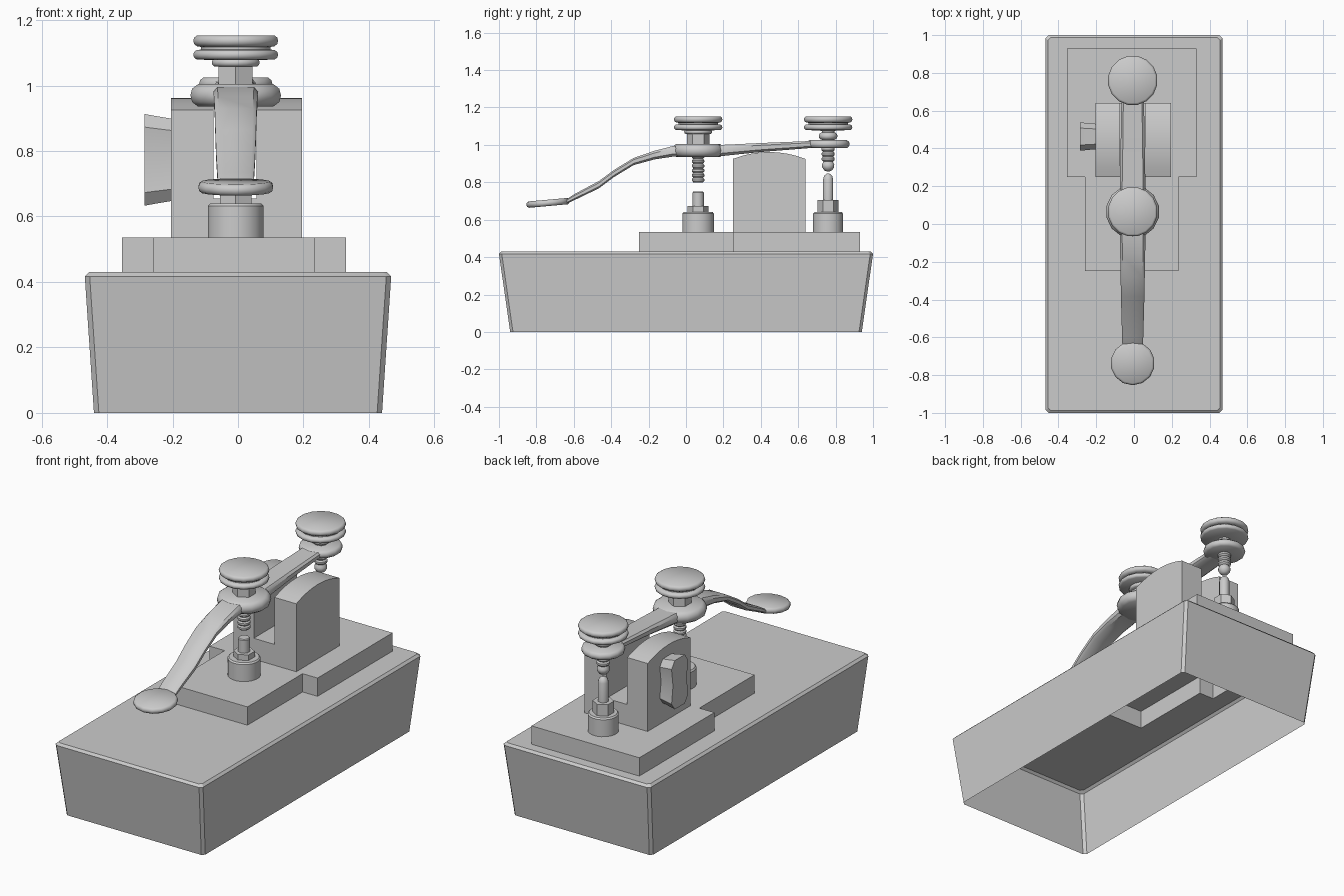
import bpy, bmesh, math
from mathutils import Matrix, Vector

if "Cube" in bpy.data.objects:
    bpy.data.objects.remove(bpy.data.objects["Cube"])

grey = bpy.data.materials.new("plain grey")
grey.diffuse_color = (0.6, 0.6, 0.6, 1)
grey.use_nodes = True
grey.node_tree.nodes["Principled BSDF"].inputs["Base Color"].default_value = grey.diffuse_color
CX = -0.007          # centre line of the lever
MID, REAR = 0.065, 0.76


def finish(bm, name, angle=35, normals=True):
    if normals:
        bmesh.ops.recalc_face_normals(bm, faces=bm.faces)
    me = bpy.data.meshes.new(name)
    bm.to_mesh(me)
    bm.free()
    ob = bpy.data.objects.new(name, me)
    bpy.context.collection.objects.link(ob)
    me.materials.append(grey)
    bpy.ops.object.select_all(action='DESELECT')
    ob.select_set(True)
    bpy.context.view_layer.objects.active = ob
    bpy.ops.object.shade_smooth_by_angle(angle=math.radians(angle))
    return ob


def loft(bm, rings, caps=True):
    """Skin closed rings of equal length, optionally closing the ends."""
    loops = [[bm.verts.new(p) for p in r] for r in rings]
    n = len(loops[0])
    for a, b in zip(loops, loops[1:]):
        for i in range(n):
            j = (i + 1) % n
            bm.faces.new((a[i], a[j], b[j], b[i]))
    if caps:
        bm.faces.new(loops[0][::-1])
        bm.faces.new(loops[-1])
    return loops


def lathe(name, profile, y, sides=14, z=0.0, tilt=0.0, angle=35):
    """Turn (radius, height) pairs around a vertical axis on the lever line."""
    bm = bmesh.new()
    rings = [[(r * math.cos(math.tau * (i + .5) / sides),
               r * math.sin(math.tau * (i + .5) / sides), h)
              for i in range(sides)] for r, h in profile]
    loft(bm, rings)
    bm.transform(Matrix.Translation((CX, y, z)) @ Matrix.Rotation(tilt, 4, 'X'))
    return finish(bm, name, angle)


def disc(r, z0, z1):
    """Rounded-rim disc profile."""
    t = z1 - z0
    return [(r - t * .35, z0), (r - t * .08, z0 + t * .2), (r, z0 + t * .5),
            (r - t * .08, z0 + t * .8), (r - t * .35, z1)]


def thread(r, z0, z1, turns):
    """Ridged screw profile from z0 up to z1."""
    p, step = [], (z1 - z0) / turns
    for i in range(turns):
        p += [(r * .8, z0 + step * i), (r, z0 + step * (i + .3)), (r, z0 + step * (i + .7))]
    return p + [(r * .8, z1)]


# hollow base with the stepped plate raised out of its top
def rim(hx, hy, z, c=0.015):
    return [(sx * x, sy * y, z) for sx, sy, pts in (
        (1, 1, ((hx, hy - c), (hx - c, hy))), (-1, 1, ((hx - c, hy), (hx, hy - c))),
        (-1, -1, ((hx, hy - c), (hx - c, hy))), (1, -1, ((hx - c, hy), (hx, hy - c))))
        for x, y in pts]


step = [(-.26, -.25), (.235, -.25), (.235, .25), (.33, .25),
        (.33, .93), (-.355, .93), (-.355, .25), (-.26, .25)]
bm = bmesh.new()
walls = loft(bm, [rim(.44, .94, 0), rim(.468, 1, .417), rim(.455, .987, .43)], caps=False)
plate = loft(bm, [[(x, y, z) for x, y in step] for z in (.43, .535)], caps=False)
bm.faces.new(plate[1])
edges = [bm.edges.get((l[i], l[(i + 1) % 8])) for l in (walls[-1], plate[0]) for i in range(8)]
bmesh.ops.triangle_fill(bm, edges=edges, use_beauty=True, normal=(0, 0, 1))
finish(bm, "base", 30)

# forked bracket: two round-topped cheeks joined by a low floor
def slab(name, x0, x1, outline):
    bm = bmesh.new()
    loft(bm, [[(x, y, z) for y, z in outline] for x in (x0, x1)])
    return finish(bm, name, 30)


arch = [(.25, .535), (.64, .535)]
for i in range(9):
    t = 1 - i / 4
    arch.append((.445 + .195 * t, .925 + .037 * (1 - t * t)))
slab("left_cheek", -.205, -.075, arch)
slab("right_cheek", .057, .195, arch)
slab("bracket_floor", -.075, .057, [(.25, .535), (.64, .535), (.64, .655), (.25, .655)])

# wing nut on the left cheek
wing = [(-.045, -.14), (.045, -.14), (.075, -.1), (.062, 0),
        (.075, .1), (.045, .14), (-.045, .14), (-.075, .1), (-.062, 0), (-.075, -.1)]
bm = bmesh.new()
loft(bm, [[(x, .463 + a * s, .773 + b * s) for a, b in wing]
          for x, s in ((-.205, .9), (-.255, .96), (-.285, 1))])
finish(bm, "side_nut", 30)

# curved lever: y, top, bottom, half width
sections = [(-.64, .708, .685, .055), (-.6, .735, .703, .056), (-.465, .807, .768, .06),
            (-.385, .866, .828, .062), (-.28, .93, .892, .064), (-.17, .968, .922, .066),
            (-.065, .995, .938, .068), (.19, 1.0, .94, .068), (.4, 1.01, .962, .064),
            (.65, 1.02, .982, .06), (.78, 1.025, .985, .06)]
bm = bmesh.new()
loft(bm, [[(CX + s * w, y, z) for s, z in (
    (-.78, b), (.78, b), (1, b * .75 + t * .25), (1, b * .25 + t * .75),
    (.82, t), (-.82, t), (-1, b * .25 + t * .75), (-1, b * .75 + t * .25))]
    for y, t, b, w in sections])
finish(bm, "lever", 40)

# finger rest and the two lever eyes
lathe("finger_rest", disc(.117, -.017, .017), -.737, z=.69, tilt=.09, angle=50)
lathe("middle_eye", disc(.142, .936, 1.004), MID, angle=50)
lathe("rear_eye", disc(.115, .983, 1.025), REAR, angle=50)

# grooved knobs
for name, y in (("middle_knob", MID), ("rear_knob", REAR)):
    lathe(name, [(.03, 1.075)] + disc(.132, 1.08, 1.108) + [(.108, 1.11), (.108, 1.118)]
          + disc(.132, 1.12, 1.153), y, 16, angle=50)

# middle stem: collar, hex nut, threaded screw
lathe("middle_collar", disc(.075, 1.058, 1.082), MID, angle=50)
lathe("middle_hex", [(.06, 1.0), (.06, 1.06)], MID, 6)
lathe("middle_screw", thread(.034, .80, .95, 6), MID, 12)

# rear stem: neck, bead, threaded screw with rounded tip
lathe("rear_neck", [(.035, 1.02), (.035, 1.08)], REAR, 12)
lathe("rear_bead", disc(.05, 1.028, 1.066), REAR, angle=50)
lathe("rear_screw", [(.008, .858), (.022, .864), (.033, .88), (.034, .895), (.026, .91)]
      + thread(.036, .912, .99, 3), REAR, 12)

# lower contacts: drum, hex nut and pin
for name, y, r, hex_top, pin in (
        ("front_contact", MID, .086, .672, [(.031, .67), (.031, .745), (.027, .75)]),
        ("rear_contact", REAR, .081, .705,
         [(.028, .70), (.028, .815), (.022, .835), (.008, .846)])):
    lathe(name + "_drum", [(r, .53), (r, .632), (r - .007, .64)], y, 20)
    lathe(name + "_hex", [(.056, .635), (.056, hex_top)], y, 6)
    lathe(name + "_pin", pin, y, 12)
